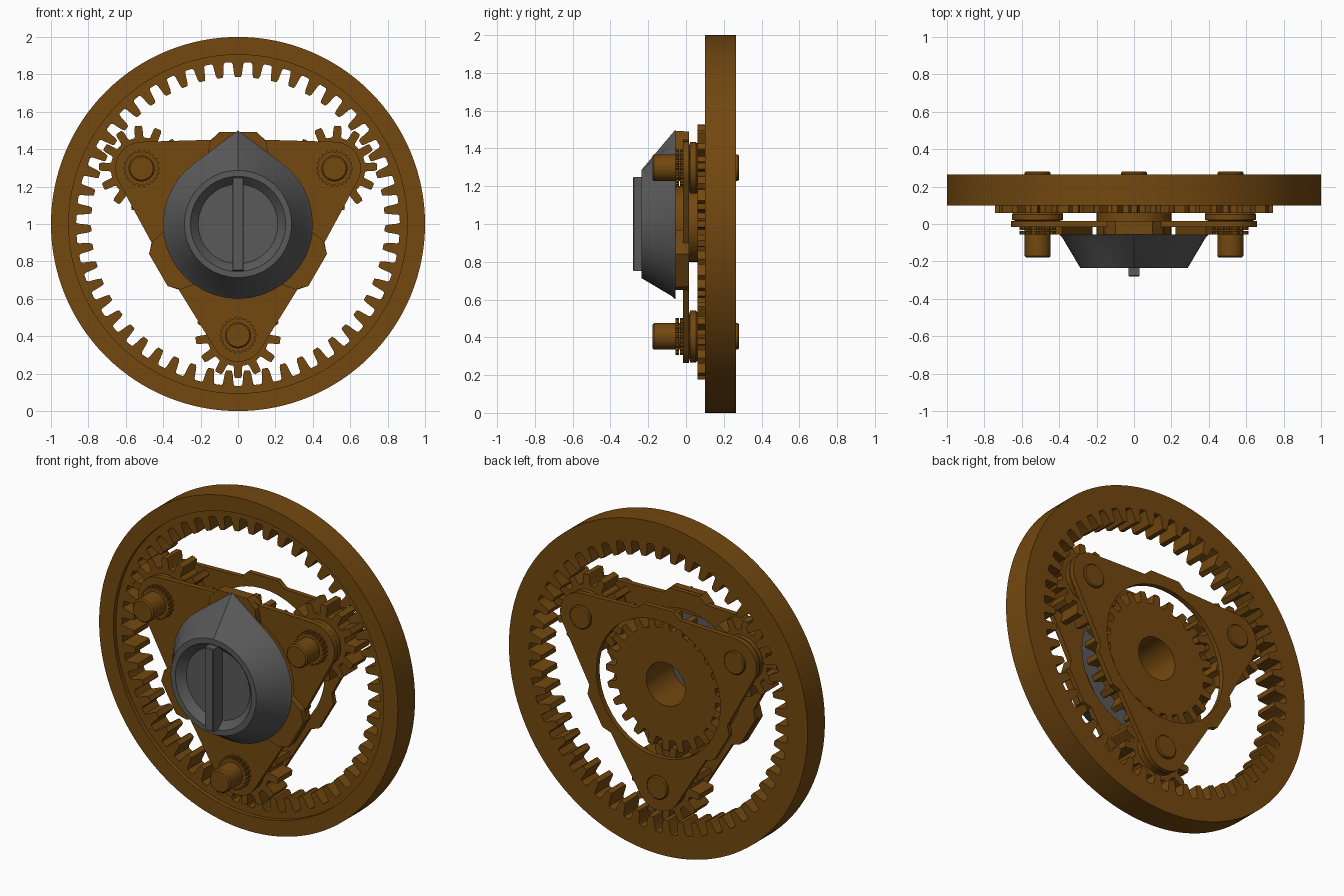
import bpy, bmesh, math
from math import pi, sin, cos, radians

if "Cube" in bpy.data.objects:
    bpy.data.objects.remove(bpy.data.objects["Cube"])

ZC = 1.0      # height of the gear axis
PR = 0.595    # distance of planet axes from the centre


def material(name, rgb):
    m = bpy.data.materials.new(name)
    m.diffuse_color = (*rgb, 1)
    m.use_nodes = True
    m.node_tree.nodes["Principled BSDF"].inputs["Base Color"].default_value = m.diffuse_color
    return m


BRASS = material("brass", (0.17, 0.065, 0.005))
GREY = material("dark_grey", (0.10, 0.10, 0.10))


def finish(name, me, mat, smooth=30):
    ob = bpy.data.objects.new(name, me)
    bpy.context.collection.objects.link(ob)
    me.materials.clear()
    me.materials.append(mat)
    bpy.ops.object.select_all(action='DESELECT')
    ob.select_set(True)
    bpy.context.view_layer.objects.active = ob
    bpy.ops.object.shade_smooth_by_angle(angle=radians(smooth))
    return ob


def circle(r, n=48, cx=0, cz=0):
    return [(cx + r * cos(2 * pi * i / n), cz + r * sin(2 * pi * i / n)) for i in range(n)]


def gear(n, root, tip, phase=0.0, cx=0, cz=0):
    """Toothed outline with one tooth centred at angle phase; tip < root gives inner teeth."""
    d = tip - root
    wide = [(-.5, 0), (-.33, 0), (-.27, .12), (-.21, .8), (-.15, 1), (.15, 1), (.21, .8), (.27, .12), (.33, 0)]
    pts = []
    for i in range(n):
        for f, h in wide:
            a = phase + (i + f) * 2 * pi / n
            r = root + d * h
            pts.append((cx + r * cos(a), cz + r * sin(a)))
    return pts


def prism(name, loops, y0, y1, mat=BRASS):
    """Flat outline with optional holes in the xz plane, thickened from y0 to y1."""
    cu = bpy.data.curves.new(name, 'CURVE')
    cu.dimensions = '2D'
    cu.fill_mode = 'BOTH'
    cu.extrude = (y1 - y0) / 2
    for loop in loops:
        s = cu.splines.new('POLY')
        s.points.add(len(loop) - 1)
        for p, (x, z) in zip(s.points, loop):
            p.co = (x, z, 0, 1)
        s.use_cyclic_u = True
    tmp = bpy.data.objects.new(name, cu)
    bpy.context.collection.objects.link(tmp)
    me = bpy.data.meshes.new_from_object(tmp.evaluated_get(bpy.context.evaluated_depsgraph_get()))
    bpy.data.objects.remove(tmp)
    bm = bmesh.new()
    bm.from_mesh(me)
    bmesh.ops.remove_doubles(bm, verts=bm.verts, dist=1e-5)
    for v in bm.verts:
        x, z, t = v.co
        v.co = (x, (y0 + y1) / 2 - t, z + ZC)
    bmesh.ops.recalc_face_normals(bm, faces=bm.faces)
    bm.to_mesh(me)
    bm.free()
    return finish(name, me, mat)


def loft(name, rings, mat=BRASS):
    """Skin through a list of (y, outline) rings, capped at both ends."""
    bm = bmesh.new()
    vs = [[bm.verts.new((x, y, z + ZC)) for x, z in loop] for y, loop in rings]
    n = len(vs[0])
    for a, b in zip(vs, vs[1:]):
        for i in range(n):
            bm.faces.new((a[i], a[(i + 1) % n], b[(i + 1) % n], b[i]))
    bm.faces.new(vs[0])
    bm.faces.new(vs[-1])
    bmesh.ops.recalc_face_normals(bm, faces=bm.faces)
    me = bpy.data.meshes.new(name)
    bm.to_mesh(me)
    bm.free()
    return finish(name, me, mat)


def turn(pts, k):
    a = k * 2 * pi / 3
    return [(x * cos(a) - z * sin(a), x * sin(a) + z * cos(a)) for x, z in pts]


def plate_outline():
    """Three rounded arms with a tab on each side between them."""
    pts = []
    px, pz = PR * cos(radians(30)), PR * sin(radians(30))
    arm = [(px + .142 * cos(radians(a)), pz + .142 * sin(radians(a))) for a in range(-30, 91, 12)]
    tab = [(.145, .45), (.1, .49), (-.1, .49), (-.145, .45)]
    for k in range(3):
        pts += turn(arm + tab, k)
    return pts


# Ring gear with inner teeth and a raised front rim
prism("ring_gear", [circle(1, 128), gear(51, .865, .785, radians(90))], .125, .265)
prism("ring_rim", [circle(1, 128), circle(.905, 128)], .10, .125)

# Carrier plates, front and back
prism("front_carrier_plate", [plate_outline(), circle(.385)], -.016, .016)
prism("back_carrier_plate", [plate_outline(), circle(.415)], .235, .265)

# Sun gear with bore and the hub reaching forward to the knob
prism("sun_gear", [gear(24, .335, .40), circle(.13)], .06, .195)
prism("sun_hub", [circle(.2), circle(.13)], -.06, .06)

# Three planets with washers, knurled nuts and pins; pads under the knob
for k in range(3):
    ang = radians(30 + 120 * k)
    cx, cz = PR * cos(ang), PR * sin(ang)
    tag = f"_{k + 1}"
    prism("planet_gear" + tag, [gear(13, .165, .228, ang, cx, cz)], .06, .195)
    for side, y0, y1 in (("front", .022, .06), ("back", .195, .23)):
        loft(f"{side}_washer{tag}", [(y, circle(r, 40, cx, cz)) for y, r in
             ((y0 - .006, .115), (y0, .137), (y1 - .008, .137), (y1 + .005, .125))])
    loft("nut_collar" + tag, [(-.03, circle(.085, 32, cx, cz)), (-.01, circle(.085, 32, cx, cz))])
    prism("nut_front_knurl" + tag, [gear(22, .088, .098, 0, cx, cz)], -.055, -.037)
    prism("nut_back_knurl" + tag, [gear(22, .088, .098, 0, cx, cz)], -.031, -.014)
    loft("pin" + tag, [(y, circle(r, 32, cx, cz)) for y, r in
         ((-.178, .062), (-.17, .07), (.274, .07), (.28, .064))])
    pad = [(.165, .35), (.15, .44), (.1, .492), (-.1, .492), (-.15, .44), (-.165, .35)]
    prism("knob_pad" + tag, [turn(pad, k)], -.055, -.01)


def pointed(r, n=40):
    """Circle with straight sides meeting in a point at the top."""
    pts = []
    half = math.acos(.8)
    for i in range(n):
        a = 2 * pi * i / n
        off = abs(a - pi / 2)
        rr = r / cos(half - off) if off < half else r
        pts.append((rr * cos(a), rr * sin(a)))
    return pts


# Knob with pointer, dished face and grip bar
loft("knob", [(-.055, pointed(.4)), (-.075, pointed(.382)), (-.235, circle(.287, 40)),
              (-.235, circle(.255, 40)), (-.19, circle(.213, 40))], GREY)
bar = [(-.03, -.25), (.03, -.25), (.03, .25), (-.03, .25)]
tip = [(-.026, -.246), (.026, -.246), (.026, .246), (-.026, .246)]
loft("knob_grip", [(-.185, bar), (-.275, bar), (-.28, tip)], GREY)
